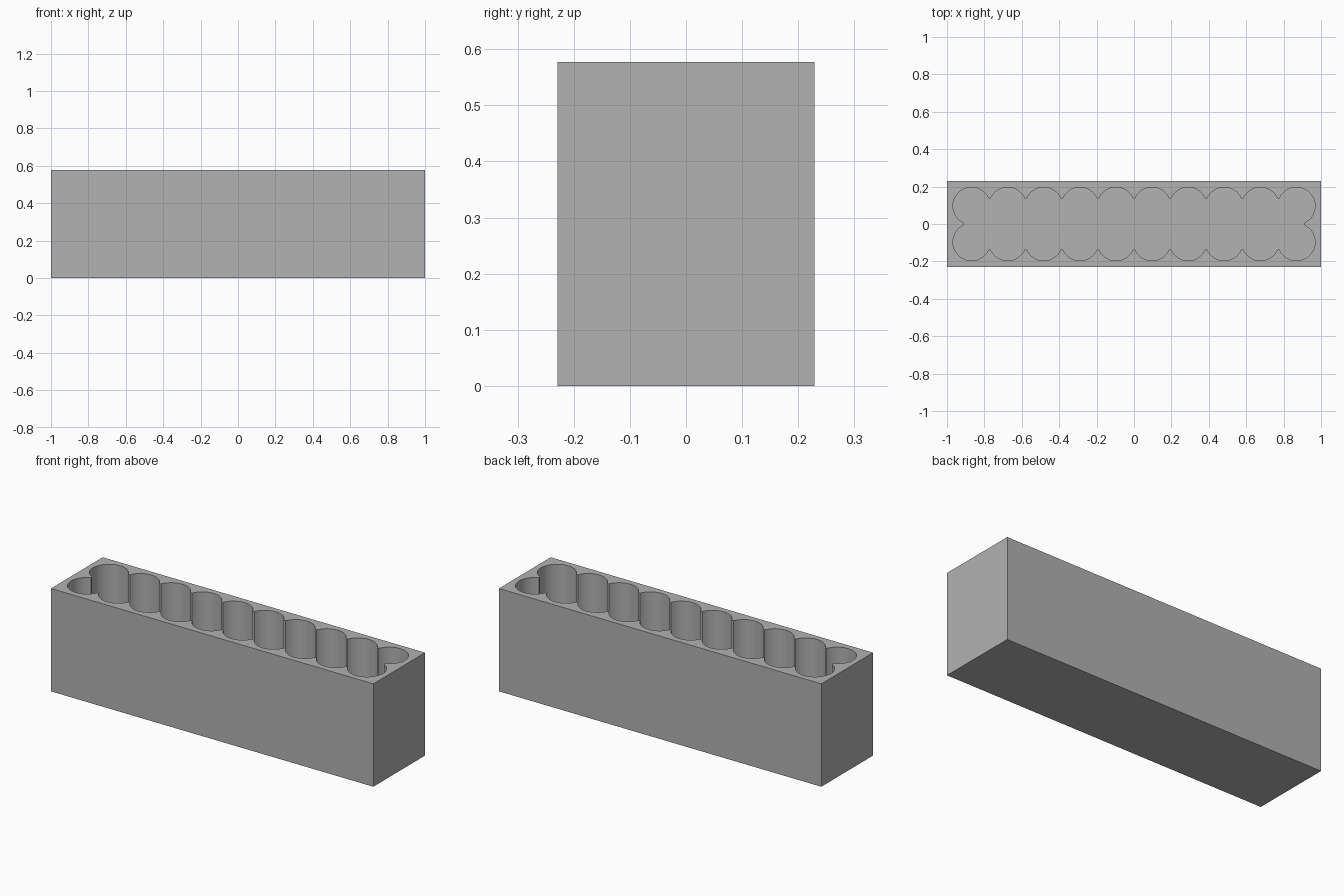
import bpy
import bmesh
from math import radians, degrees, asin, acos, sin, cos

if "Cube" in bpy.data.objects:
    bpy.data.objects.remove(bpy.data.objects["Cube"], do_unlink=True)

HALF_X, HALF_Y, HEIGHT = 1.0, 0.229, 0.577
FLOOR = 0.033
RADIUS, PITCH, COLUMNS = 0.0995, 0.193, 10
TRIM = 0.04          # how far the central slot reaches past the bore centres
STEP = 6             # degrees per wall facet

grey = bpy.data.materials.new("plain grey")
grey.use_nodes = True
color = (0.445, 0.445, 0.445, 1)
grey.diffuse_color = color
grey.node_tree.nodes["Principled BSDF"].inputs["Base Color"].default_value = color


def arc(cx, cy, start, end):
    n = round((end - start) / STEP)
    angles = [radians(start + (end - start) * i / n) for i in range(n + 1)]
    return [(cx + RADIUS * cos(a), cy + RADIUS * sin(a)) for a in angles]


def pocket_outline():
    # One quadrant of scallops, from the end bore to the middle, then mirrored
    low = degrees(asin(TRIM / RADIUS))
    end_low = -degrees(acos(TRIM / RADIUS))
    quarter = []
    for i in reversed(range(COLUMNS // 2)):
        is_end = i == COLUMNS // 2 - 1
        quarter += arc((i + 0.5) * PITCH, PITCH / 2, end_low if is_end else low, 180 - low)
    half = quarter + [(-x, y) for x, y in reversed(quarter)]
    return half + [(-x, -y) for x, y in half]


def add_loop(bm, points, z):
    verts = [bm.verts.new((x, y, z)) for x, y in points]
    edges = [bm.edges.new((v, verts[i - 1])) for i, v in enumerate(verts)]
    return verts, edges


def add_walls(bm, lower, upper):
    for i in range(len(lower)):
        bm.faces.new((lower[i - 1], lower[i], upper[i], upper[i - 1]))


bm = bmesh.new()
rectangle = [(-HALF_X, -HALF_Y), (HALF_X, -HALF_Y), (HALF_X, HALF_Y), (-HALF_X, HALF_Y)]
outline = pocket_outline()

# Outer block
base, _ = add_loop(bm, rectangle, 0)
rim, rim_edges = add_loop(bm, rectangle, HEIGHT)
bm.faces.new(base)
add_walls(bm, base, rim)

# Scalloped pocket with a floor, and the top face around it
floor, floor_edges = add_loop(bm, outline, FLOOR)
lip, lip_edges = add_loop(bm, outline, HEIGHT)
add_walls(bm, floor, lip)
bmesh.ops.triangle_fill(bm, use_beauty=True, edges=floor_edges, normal=(0, 0, 1))
bmesh.ops.triangle_fill(bm, use_beauty=True, edges=rim_edges + lip_edges, normal=(0, 0, 1))
bmesh.ops.recalc_face_normals(bm, faces=bm.faces)

mesh = bpy.data.meshes.new("holder_block")
bm.to_mesh(mesh)
bm.free()
mesh.materials.append(grey)
block = bpy.data.objects.new("holder_block", mesh)
bpy.context.collection.objects.link(block)

bpy.ops.object.select_all(action="DESELECT")
block.select_set(True)
bpy.context.view_layer.objects.active = block
bpy.ops.object.shade_smooth_by_angle(angle=radians(30))
